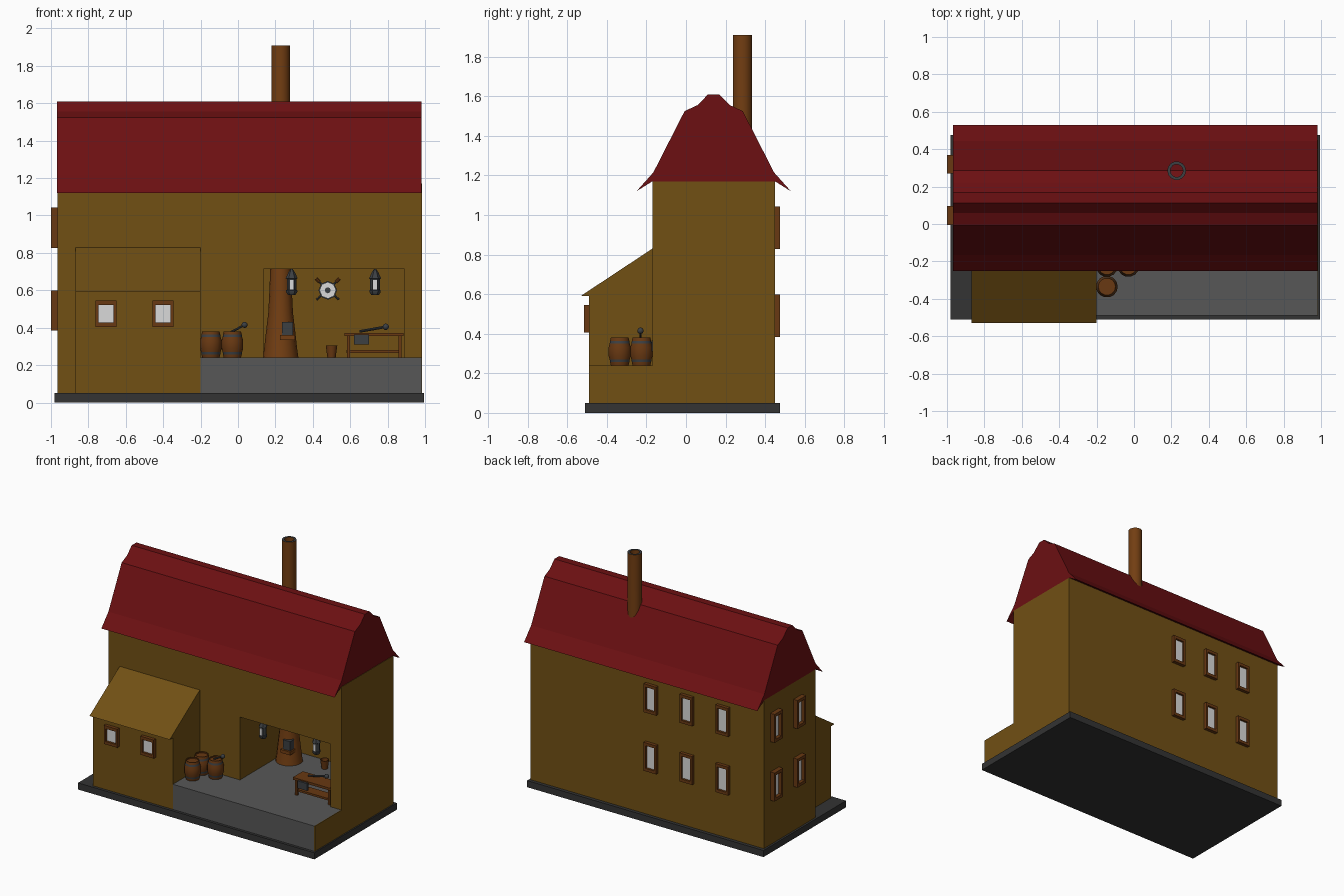
import bpy, bmesh, math
from mathutils import Vector

old = bpy.data.objects.get("Cube")
if old:
    bpy.data.objects.remove(old)


def material(name, r, g, b):
    m = bpy.data.materials.new(name)
    m.use_nodes = True
    m.diffuse_color = (r, g, b, 1)
    m.node_tree.nodes["Principled BSDF"].inputs["Base Color"].default_value = (r, g, b, 1)
    return m


WALL = material("ochre plaster", .165, .08, .007)
ROOF = material("red roof", .15, .005, .006)
FLOOR = material("grey stone", .095, .095, .095)
BASE = material("dark stone", .033, .033, .033)
WOOD = material("brown wood", .14, .04, .006)
COPPER = material("copper brown", .17, .048, .006)
IRON = material("dark iron", .045, .05, .055)
PANE = material("pale glass", .7, .7, .7)


def finish(name, bm, *mats):
    bmesh.ops.recalc_face_normals(bm, faces=bm.faces)
    me = bpy.data.meshes.new(name)
    bm.to_mesh(me)
    bm.free()
    ob = bpy.data.objects.new(name, me)
    bpy.context.collection.objects.link(ob)
    for m in mats:
        me.materials.append(m)
    return ob


def box(name, x, y, z, mat):
    """Box from three (low, high) ranges."""
    bm = bmesh.new()
    bmesh.ops.create_cube(bm, size=1)
    for v in bm.verts:
        v.co = [r[0] + (c + .5) * (r[1] - r[0]) for c, r in zip(v.co, (x, y, z))]
    return finish(name, bm, mat)


def prism(name, profile, x0, x1, mat):
    """Extrude a (y, z) outline along x."""
    bm = bmesh.new()
    face = bm.faces.new([bm.verts.new((x0, y, z)) for y, z in profile])
    new = bmesh.ops.extrude_face_region(bm, geom=[face])["geom"]
    bmesh.ops.translate(bm, vec=(x1 - x0, 0, 0),
                        verts=[g for g in new if isinstance(g, bmesh.types.BMVert)])
    return finish(name, bm, mat)


def lathe(name, profile, loc, mats, sides=16, rule=None):
    """Spin a (radius, height) profile about z; rule picks a material per band."""
    bm = bmesh.new()
    rings = [[bm.verts.new((r * math.cos(a), r * math.sin(a), z))
              for a in [2 * math.pi * i / sides for i in range(sides)]] for r, z in profile]
    for k, (lo, hi) in enumerate(zip(rings, rings[1:])):
        for i in range(sides):
            j = (i + 1) % sides
            f = bm.faces.new((lo[i], lo[j], hi[j], hi[i]))
            f.material_index = rule(k) if rule else 0
    bm.faces.new(rings[0][::-1])
    bm.faces.new(rings[-1])
    ob = finish(name, bm, *mats)
    ob.location = loc
    ob.data.shade_smooth()
    ob.data.set_sharp_from_angle(angle=math.radians(35))
    return ob


def rod(name, a, b, r, mat):
    a, b = Vector(a), Vector(b)
    ob = lathe(name, [(r, 0), (r, (b - a).length)], a, [mat], 8)
    ob.rotation_euler = (b - a).to_track_quat('Z', 'Y').to_euler()
    return ob


def ball(name, loc, r, mat):
    bm = bmesh.new()
    bmesh.ops.create_uvsphere(bm, u_segments=12, v_segments=8, radius=r)
    ob = finish(name, bm, mat)
    ob.location = loc
    ob.data.shade_smooth()


def window(name, center, w, h, side, depth=.025):
    """Frame of four bars with a pane, on the front, back or left wall."""
    t = .016

    def part(label, u, v, d, mat):
        cx, cy, cz = center
        z = (cz + v[0], cz + v[1])
        if side == "left":
            box(label, (cx - d, cx), (cy + u[0], cy + u[1]), z, mat)
        else:
            s = -1 if side == "front" else 1
            box(label, (cx + u[0], cx + u[1]), sorted((cy, cy + s * d)), z, mat)

    a, b = w / 2, h / 2
    for s in (-1, 1):
        part(name + "_jamb", sorted((s * a, s * (a - t))), (-b, b), depth, WOOD)
        part(name + "_rail", (t - a, a - t), sorted((s * b, s * (b - t * 1.4))), depth, WOOD)
    part(name + "_pane", (t - a, a - t), (t - b, b - t), .009, PANE)


# Base, platform and room floor
box("base", (-.98, .995), (-.51, .475), (0, .05), BASE)
box("platform", (-.2, .98), (-.49, -.17), (.05, .24), FLOOR)
box("platform_side", (.98, .985), (-.49, -.17), (.05, .24), WALL)
box("room_floor", (.135, .89), (-.17, .43), (.06, .24), FLOOR)

# Main house with the open workshop cut into the front
house = box("house", (-.965, .985), (-.17, .45), (.05, 1.17), WALL)
cutter = box("room_cutter", (.135, .89), (-.3, .43), (.06, .715), WALL)
cutter.hide_render = True
cut = house.modifiers.new("room", 'BOOLEAN')
cut.operation, cut.object, cut.solver = 'DIFFERENCE', cutter, 'EXACT'
bpy.context.view_layer.objects.active = house
bpy.ops.object.modifier_apply(modifier="room")
bpy.data.objects.remove(cutter)

# Roof
half = [(.39, 1.12), (.305, 1.215), (.147, 1.525), (.082, 1.555), (.028, 1.61)]
mid = .14
outline = [(mid - y, z) for y, z in half] + [(mid + y, z) for y, z in half[::-1]]
outline += [(.45, 1.17), (-.17, 1.17)]
prism("roof", outline, -.967, .982, ROOF)

# Lean-to annex
prism("annex", [(-.49, .05), (-.49, .59), (-.53, .592), (-.17, .83), (-.17, .05)],
      -.87, -.2, WALL)

# Windows
for x in (-.705, -.4):
    window("annex_window", (x, -.49, .475), .112, .14, "front")
for z in (.492, .935):
    for x in (-.03, -.33, -.63):
        window("back_window", (x, .45, z), .105, .215, "back")
    for y in (.32, .045):
        window("left_window", (-.965, y, z), .1, .215, "left", .035)

# Furnace with its long chimney, hollow at the top
lathe("furnace_chimney",
      [(.095, .24), (.088, .29), (.078, .38), (.066, .48), (.06, .6), (.056, .71),
       (.05, .8), (.05, 1.91), (.034, 1.91), (.034, 1.4)],
      (.228, .285, 0), [COPPER, IRON], 14, lambda k: int(k == 7))
box("furnace_mouth", (.235, .295), (.2, .25), (.36, .43), IRON)
box("furnace_ledge", (.225, .305), (.185, .25), (.335, .36), COPPER)

# Barrels with iron hoops
barrel = [(.046, 0), (.05, .016), (.052, .03), (.058, .05), (.058, .09),
          (.052, .11), (.05, .124), (.046, .14), (.04, .14), (.04, .132)]
for x, y in ((-.145, -.335), (-.145, -.225), (-.03, -.225)):
    lathe("barrel", barrel, (x, y, .24), [WOOD, IRON], 14, lambda k: int(k in (1, 5)))
rod("ladle_handle", (-.04, -.23, .375), (.035, -.23, .415), .006, IRON)
ball("ladle_head", (.035, -.23, .415), .016, IRON)

# Workbench with a vice and a hammer
ty = (-.16, -.04)
box("bench_top", (.57, .885), ty, (.355, .373), WOOD)
box("bench_shelf", (.58, .875), (-.14, -.06), (.265, .28), WOOD)
for x in (.582, .857):
    for y in (-.15, -.068):
        box("bench_leg", (x, x + .018), (y, y + .018), (.24, .355), WOOD)
box("bench_vice", (.62, .7), (-.175, -.16), (.31, .365), IRON)
rod("hammer_handle", (.65, -.09, .38), (.79, -.07, .405), .007, IRON)
ball("hammer_head", (.79, -.07, .405), .017, IRON)

# Bucket
lathe("bucket", [(.022, 0), (.031, .066), (.026, .066), (.02, .01)], (.5, .32, .24), [WOOD], 12)

# Hanging lanterns
for x in (.287, .733):
    lathe("lantern", [(.02, .575), (.03, .59), (.03, .6), (.026, .602), (.026, .66),
                      (.032, .664), (.018, .695), (.005, .715)], (x, -.11, 0), [IRON], 6)
    box("lantern_glass", (x - .01, x + .01), (-.139, -.13), (.605, .655), PANE)

# Round shield with crossed blades on the back wall
for r, d, mat in ((.05, .012, IRON), (.042, .016, PANE), (.016, .024, IRON)):
    rod("shield", (.48, .43, .6), (.48, .43 - d, .6), r, mat)
for s in (-1, 1):
    rod("crossed_blade", (.48 - s * .06, .424, .55), (.48 + s * .045, .424, .645), .005, IRON)
    rod("blade_grip", (.48 + s * .045, .424, .645), (.48 + s * .062, .424, .662), .008, WOOD)
